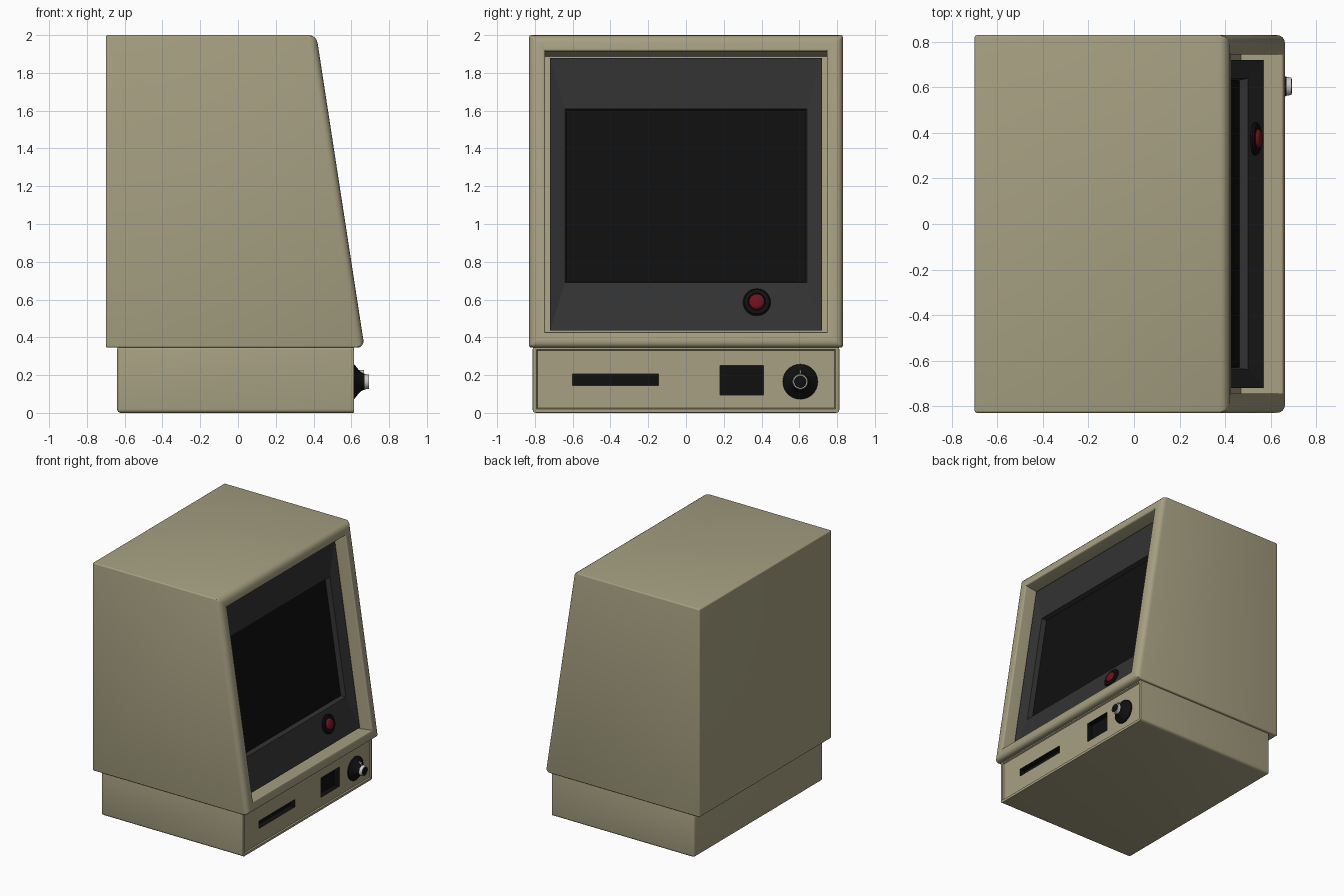
import bpy, bmesh, math
from mathutils import Vector, Matrix

if "Cube" in bpy.data.objects:
    bpy.data.objects.remove(bpy.data.objects["Cube"])


def material(name, r, g, b):
    m = bpy.data.materials.new(name)
    m.diffuse_color = (r, g, b, 1)
    m.use_nodes = True
    m.node_tree.nodes["Principled BSDF"].inputs["Base Color"].default_value = m.diffuse_color
    return m


BEIGE = material("beige", 0.38, 0.35, 0.22)
DARK = material("dark_grey", 0.032, 0.032, 0.032)
BLACK = material("black", 0.005, 0.005, 0.005)
RED = material("red", 0.16, 0.006, 0.012)
WHITE = material("white", 0.7, 0.7, 0.7)


def finish(bm, name, mat, bevel=0, smooth=True):
    """Turn a bmesh into an object, bevelled by edge weight if asked."""
    bmesh.ops.recalc_face_normals(bm, faces=bm.faces)
    me = bpy.data.meshes.new(name)
    bm.to_mesh(me)
    bm.free()
    ob = bpy.data.objects.new(name, me)
    bpy.context.collection.objects.link(ob)
    me.materials.append(mat)
    bpy.ops.object.select_all(action='DESELECT')
    bpy.context.view_layer.objects.active = ob
    ob.select_set(True)
    if bevel:
        mod = ob.modifiers.new("bevel", 'BEVEL')
        mod.width, mod.segments, mod.limit_method = bevel, 4, 'WEIGHT'
        bpy.ops.object.modifier_apply(modifier=mod.name)
    if smooth:
        bpy.ops.object.shade_smooth_by_angle(angle=math.radians(30))
    return ob


def prism(profile, half_width):
    """Extrude an x-z profile across y."""
    bm = bmesh.new()
    sides = [[bm.verts.new((x, y, z)) for x, z in profile] for y in (-half_width, half_width)]
    bm.faces.new(sides[0])
    bm.faces.new(sides[1][::-1])
    n = len(profile)
    for i in range(n):
        j = (i + 1) % n
        bm.faces.new((sides[0][i], sides[1][i], sides[1][j], sides[0][j]))
    bmesh.ops.recalc_face_normals(bm, faces=bm.faces)
    bm.normal_update()
    return bm


def front_face(bm):
    return max(bm.faces, key=lambda f: f.normal.x)


def box(name, x, y, z, mat):
    bm = prism([(x[0], z[0]), (x[1], z[0]), (x[1], z[1]), (x[0], z[1])], (y[1] - y[0]) / 2)
    bmesh.ops.translate(bm, verts=bm.verts, vec=(0, (y[0] + y[1]) / 2, 0))
    return finish(bm, name, mat, smooth=False)


def lathe(name, profile, origin, axis, mat, sides=40):
    """Revolve (radius, height) points about an axis."""
    bm = bmesh.new()
    rings = [[bm.verts.new((r * math.cos(2 * math.pi * i / sides),
                            r * math.sin(2 * math.pi * i / sides), h))
              for i in range(sides)] for r, h in profile]
    for a, b in zip(rings, rings[1:]):
        for i in range(sides):
            j = (i + 1) % sides
            bm.faces.new((a[i], a[j], b[j], b[i]))
    bm.faces.new(rings[0][::-1])
    bm.faces.new(rings[-1])
    rot = Vector(axis).to_track_quat('Z', 'Y').to_matrix().to_4x4()
    bm.transform(Matrix.Translation(origin) @ rot)
    return finish(bm, name, mat)


def slope_x(z):
    """x of the sloping front at height z."""
    return 0.67 - (z - 0.345) * 0.255 / 1.655


def sloped_rings(name, rings, mat, cap=False):
    """Nested rectangles (half width, z low, z high, depth) behind the sloping front."""
    bm = bmesh.new()
    loops = []
    for w, z0, z1, d in rings:
        loops.append([bm.verts.new((slope_x(z) - d, y, z))
                      for y, z in ((-w, z0), (w, z0), (w, z1), (-w, z1))])
    for a, b in zip(loops, loops[1:]):
        for i in range(4):
            j = (i + 1) % 4
            bm.faces.new((a[i], a[j], b[j], b[i]))
    if cap:
        bm.faces.new(loops[-1])
    return finish(bm, name, mat, smooth=False)


# Housing with sloping front and screen opening
bm = prism([(-0.7, 0.345), (0.67, 0.345), (0.415, 2.0), (-0.7, 2.0)], 0.83)
weight = bm.edges.layers.float.new("bevel_weight_edge")
for e in bm.edges:
    e[weight] = 0.25
face = front_face(bm)
for e in face.edges:
    e[weight] = 1.0
bmesh.ops.inset_region(bm, faces=[face], thickness=0.12)
rim = list(face.edges)
for e in bm.edges:
    if e not in rim and len({v for v in e.verts} & set(face.verts)) == 1:
        e[weight] = 0
recess = bmesh.ops.extrude_discrete_faces(bm, faces=[face])["faces"][0]
bmesh.ops.translate(bm, verts=recess.verts, vec=recess.normal * -0.19)
for e in bm.edges:
    if set(e.verts) & set(recess.verts):
        e[weight] = 0
for e in rim:
    if e.is_valid:
        e[weight] = 0.3
finish(bm, "housing", BEIGE, bevel=0.04)

# Screen surround and screen
sloped_rings("screen_surround", [(0.72, 0.435, 1.88, 0.088), (0.64, 0.69, 1.61, 0.115),
                                 (0.63, 0.695, 1.60, 0.16)], DARK)
sloped_rings("screen", [(0.64, 0.68, 1.615, 0.154), (0.6, 0.72, 1.57, 0.153)], BLACK, cap=True)

# Base with recessed control panel
bm = prism([(-0.64, 0), (0.615, 0), (0.615, 0.355), (-0.64, 0.355)], 0.812)
weight = bm.edges.layers.float.new("bevel_weight_edge")
face = front_face(bm)
for e in bm.edges:
    e[weight] = 0.3 if e in face.edges[:] else 1.0
bmesh.ops.inset_region(bm, faces=[face], thickness=0.028)
bmesh.ops.inset_region(bm, faces=[face], thickness=0.007, depth=-0.01)
for e in bm.edges:
    if any(abs(v.co.y) < 0.8 for v in e.verts):
        e[weight] = 0
base = finish(bm, "base", BEIGE, bevel=0.02)

# Disk slot and square socket cut into the panel
for name, y, z in (("disk_slot", (-0.6, -0.145), (0.145, 0.205)),
                   ("square_socket", (0.18, 0.41), (0.095, 0.25))):
    cutter = box(name + "_cutter", (0.56, 0.7), y, z, BLACK)
    mod = base.modifiers.new(name, 'BOOLEAN')
    mod.operation, mod.solver, mod.object = 'DIFFERENCE', 'EXACT', cutter
    mod.material_mode = 'TRANSFER'
    bpy.context.view_layer.objects.active = base
    bpy.ops.object.modifier_apply(modifier=mod.name)
    bpy.data.objects.remove(cutter)

# Flared dial with pale rim and pointer
dial = (0.603, 0.605, 0.165)
lathe("dial", [(0.093, 0), (0.092, 0.012), (0.08, 0.022), (0.06, 0.038), (0.048, 0.052),
               (0.042, 0.067), (0.034, 0.07), (0.034, 0.086)], dial, (1, 0, 0), BLACK)
lathe("dial_rim", [(0.041, 0.066), (0.038, 0.09), (0.033, 0.09), (0.032, 0.082)],
      dial, (1, 0, 0), WHITE)
lathe("dial_cap", [(0.033, 0.08), (0.033, 0.0895), (0.03, 0.091)], dial, (1, 0, 0), BLACK)
box("dial_pointer", (0.64, 0.666), (0.602, 0.608), (0.2, 0.228), WHITE)

# Red button in its collar
spot, tilt = (0.53, 0.375, 0.585), (0.967, 0, 0.254)
lathe("button_collar", [(0.073, -0.02), (0.073, 0.008), (0.066, 0.016), (0.046, 0.016),
                        (0.044, 0.006)], spot, tilt, BLACK)
lathe("red_button", [(0.042, 0), (0.042, 0.018), (0.036, 0.027), (0.022, 0.033),
                     (0.008, 0.035)], spot, tilt, RED)
